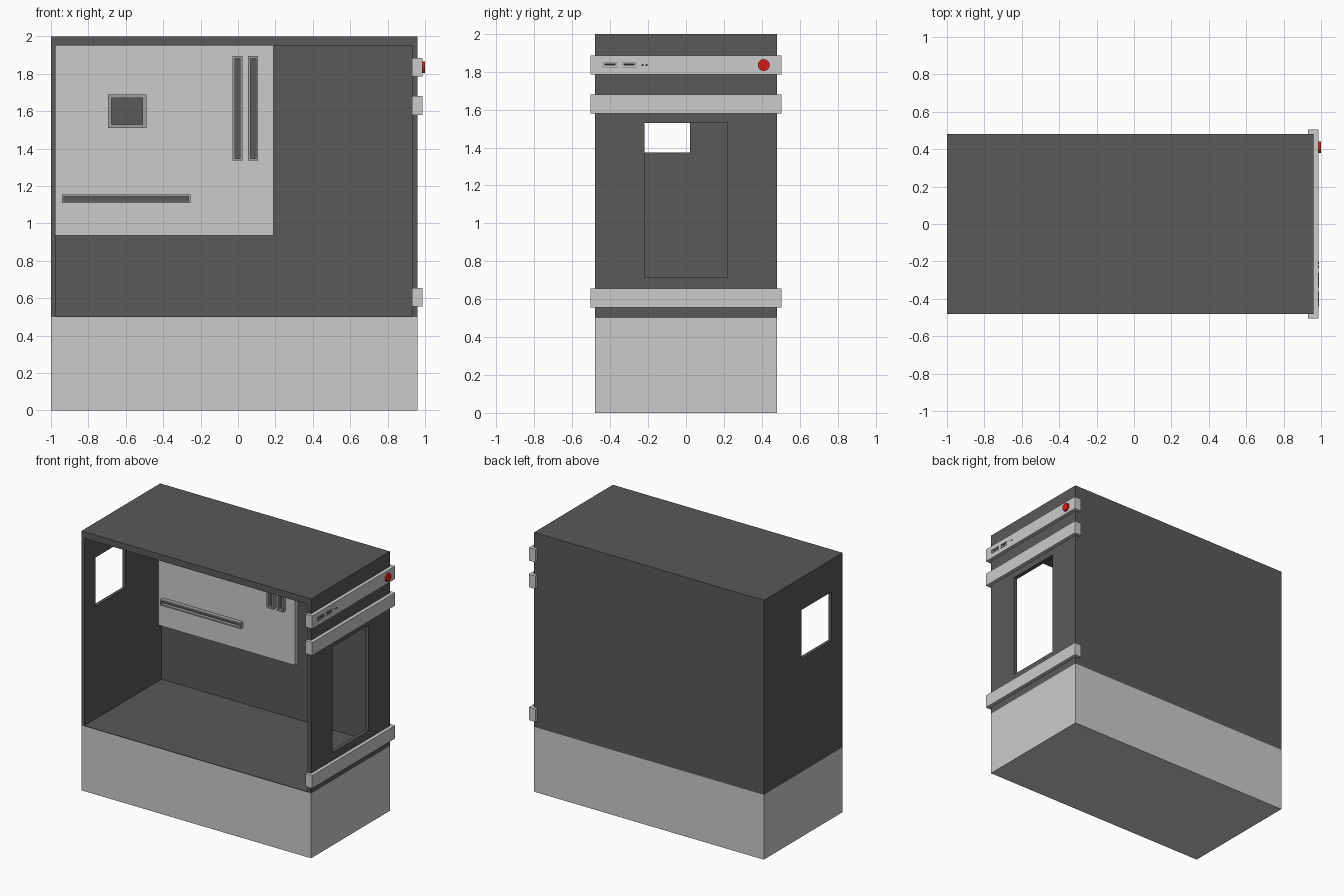
import bpy, bmesh, math
from mathutils import Vector

if "Cube" in bpy.data.objects:
    bpy.data.objects.remove(bpy.data.objects["Cube"])


def material(name, color):
    m = bpy.data.materials.new(name)
    m.diffuse_color = (*color, 1)
    m.use_nodes = True
    m.node_tree.nodes["Principled BSDF"].inputs["Base Color"].default_value = m.diffuse_color
    return m


DARK = material("dark_grey", (0.1, 0.1, 0.1))
MID = material("mid_grey", (0.35, 0.35, 0.35))
BLACK = material("black", (0.02, 0.02, 0.02))
RED = material("red", (0.7, 0.01, 0.01))


def finish(name, bm, mats):
    mesh = bpy.data.meshes.new(name)
    bm.to_mesh(mesh)
    bm.free()
    ob = bpy.data.objects.new(name, mesh)
    bpy.context.collection.objects.link(ob)
    for m in mats:
        mesh.materials.append(m)
    return ob


def box_mesh(lo, hi):
    bm = bmesh.new()
    bmesh.ops.create_cube(bm, size=1)
    for v in bm.verts:
        v.co = Vector([a if c < 0 else b for c, a, b in zip(v.co, lo, hi)])
    bm.normal_update()
    return bm


def box(name, lo, hi, *mats):
    return finish(name, box_mesh(lo, hi), mats)


def socket(name, lo, hi, facing, rim, depth, *mats):
    """Box with a sunken pocket in the side that faces the given direction."""
    bm = box_mesh(lo, hi)
    facing = Vector(facing)
    pocket = max(bm.faces, key=lambda f: f.normal.dot(facing))
    bmesh.ops.inset_individual(bm, faces=[pocket], thickness=rim)
    inner = bmesh.ops.extrude_face_region(bm, geom=[pocket])["geom"]
    bmesh.ops.delete(bm, geom=[pocket], context='FACES_ONLY')
    bmesh.ops.translate(bm, vec=-facing * depth,
                        verts=[g for g in inner if isinstance(g, bmesh.types.BMVert)])
    for g in inner:
        if isinstance(g, bmesh.types.BMFace):
            g.material_index = 1
    bmesh.ops.recalc_face_normals(bm, faces=bm.faces)
    return finish(name, bm, mats)


def disc(name, x0, x1, y, z, r, sides, mat):
    bm = bmesh.new()
    bmesh.ops.create_cone(bm, cap_ends=True, segments=sides, radius1=r, radius2=r, depth=x1 - x0)
    ob = finish(name, bm, [mat])
    ob.rotation_euler = (0, math.pi / 2, 0)
    ob.location = ((x0 + x1) / 2, y, z)
    return ob


def cut(ob, lo, hi):
    cutter = box("cutter", lo, hi)
    cutter.hide_render = True
    mod = ob.modifiers.new("cut", 'BOOLEAN')
    mod.operation, mod.solver, mod.object = 'DIFFERENCE', 'EXACT', cutter
    bpy.context.view_layer.objects.active = ob
    bpy.ops.object.modifier_apply(modifier=mod.name)
    bpy.data.objects.remove(cutter)


# lower base
box("lower_base", (-1, -0.48, 0), (0.96, 0.48, 0.5))

# open-sided case: cavity, rear window (left end) and front opening (right end)
case = box("case_shell", (-1, -0.48, 0.5), (0.96, 0.48, 2), DARK)
cut(case, (-0.975, -0.6, 0.505), (0.93, 0.46, 1.95))
cut(case, (-1.1, -0.345, 1.375), (-0.9, 0.02, 1.75))
cut(case, (0.85, -0.22, 0.715), (1.1, 0.22, 1.53))

# circuit board on the back wall
box("circuit_board", (-0.975, 0.425, 0.935), (0.19, 0.462, 1.95))

# processor socket, memory slots and expansion slot
out = (0, -1, 0)
socket("processor_socket", (-0.695, 0.395, 1.51), (-0.49, 0.43, 1.69), out, 0.028, 0.015, MID, DARK)
for i, x in enumerate((-0.03, 0.054)):
    socket(f"memory_slot_{i + 1}", (x, 0.392, 1.335), (x + 0.054, 0.43, 1.895), out, 0.018, 0.025, MID, DARK)
socket("expansion_slot", (-0.94, 0.392, 1.11), (-0.255, 0.43, 1.155), out, 0.015, 0.025, MID, DARK)

# trim bars across the right end
for name, z in (("control_bar", 1.785), ("upper_trim_bar", 1.58), ("lower_trim_bar", 0.555)):
    box(name, (0.93, -0.505, z), (0.987, 0.505, z + 0.1))

# power button, two ports with tongues, two indicator dots
disc("power_button", 0.98, 1.0, 0.41, 1.835, 0.031, 32, RED)
for i, y in enumerate((-0.44, -0.34)):
    socket(f"port_{i + 1}", (0.96, y, 1.82), (0.99, y + 0.078, 1.85), (1, 0, 0), 0.005, 0.02, MID, DARK)
    box(f"port_tongue_{i + 1}", (0.968, y + 0.01, 1.832), (0.988, y + 0.068, 1.842), BLACK)
for i, y in enumerate((-0.229, -0.208)):
    disc(f"indicator_dot_{i + 1}", 0.98, 0.989, y, 1.835, 0.006, 16, BLACK)
